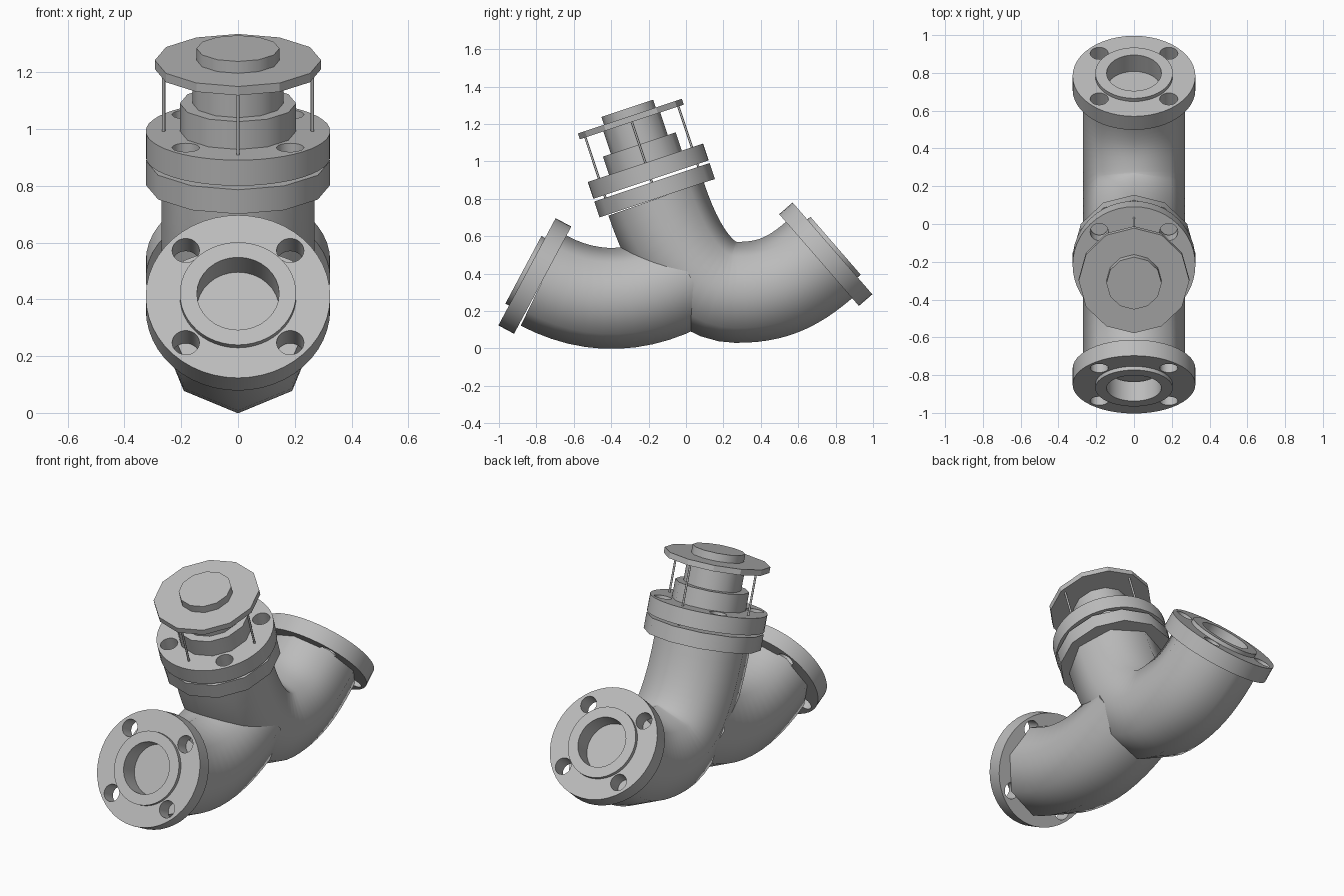
import bpy, bmesh, math
from mathutils import Vector, Matrix
from mathutils.geometry import interpolate_bezier

if "Cube" in bpy.data.objects:
    bpy.data.objects.remove(bpy.data.objects["Cube"], do_unlink=True)

GREY = (0.5, 0.5, 0.5, 1)
metal = bpy.data.materials.new("grey_metal")
metal.use_nodes = True
metal.diffuse_color = GREY
metal.node_tree.nodes["Principled BSDF"].inputs["Base Color"].default_value = GREY


def finish(obj, angle):
    obj.data.materials.clear()
    obj.data.materials.append(metal)
    bpy.ops.object.select_all(action='DESELECT')
    obj.select_set(True)
    bpy.context.view_layer.objects.active = obj
    if obj.type == 'CURVE':
        bpy.ops.object.convert(target='MESH')
        obj = bpy.context.object
    bpy.ops.object.shade_smooth_by_angle(angle=math.radians(angle))


def axis_frame(y, z, ny, nz):
    """Local z runs along the part axis in the YZ plane, local x is world x."""
    n = Vector((0, ny, nz)).normalized()
    x = Vector((1, 0, 0))
    m = Matrix((x, n.cross(x), n)).transposed().to_4x4()
    m.translation = (0, y, z)
    return m


def disc(name, frame, bottom, top, radius, sides=48, holes=(), angle=25):
    """Extruded disc with round holes given as (x, y, radius)."""
    curve = bpy.data.curves.new(name, 'CURVE')
    curve.dimensions = '2D'
    curve.fill_mode = 'BOTH'
    curve.extrude = (top - bottom) / 2
    for cx, cy, r, n in [(0, 0, radius, sides)] + [(*h, 32) for h in holes]:
        spline = curve.splines.new('POLY')
        spline.points.add(n - 1)
        for k, p in enumerate(spline.points):
            a = math.tau * k / n
            p.co = (cx + r * math.cos(a), cy + r * math.sin(a), 0, 1)
        spline.use_cyclic_u = True
    obj = bpy.data.objects.new(name, curve)
    bpy.context.collection.objects.link(obj)
    obj.matrix_world = frame @ Matrix.Translation((0, 0, (top + bottom) / 2))
    finish(obj, angle)


def pipe(name, segments, radius=0.27, sides=8):
    """Sweep an eight-sided ring along Bezier segments in the YZ plane."""
    path = []
    for seg in segments:
        pts = interpolate_bezier(*[Vector((0, *p)) for p in seg], 13)
        path += pts if not path else pts[1:]
    bm = bmesh.new()
    rings = []
    for i, p in enumerate(path):
        t = (path[min(i + 1, len(path) - 1)] - path[max(i - 1, 0)]).normalized()
        x = Vector((1, 0, 0))
        up = t.cross(x)
        angles = [math.tau * k / sides for k in range(sides)]
        rings.append([bm.verts.new(p + radius * (x * math.cos(a) + up * math.sin(a)))
                      for a in angles])
    for a, b in zip(rings, rings[1:]):
        for k in range(sides):
            j = (k + 1) % sides
            bm.faces.new((a[k], a[j], b[j], b[k]))
    bm.faces.new(rings[0][::-1])
    bm.faces.new(rings[-1])
    bmesh.ops.recalc_face_normals(bm, faces=bm.faces)
    mesh = bpy.data.meshes.new(name)
    bm.to_mesh(mesh)
    bm.free()
    obj = bpy.data.objects.new(name, mesh)
    bpy.context.collection.objects.link(obj)
    finish(obj, 60)


R, BORE = 0.325, 0.145
bolts = [(sx * 0.184, sy * 0.184, 0.048) for sx in (-1, 1) for sy in (-1, 1)]

# Body: the inlet runs into a bend joining the outlet and the bonnet
pipe("inlet_pipe", [[(-0.766, 0.365), (-0.502, 0.224), (-0.235, 0.24), (0.02, 0.39)]])
pipe("outlet_and_bonnet_pipe", [
    [(-0.16, 0.80), (-0.065, 0.515), (0.07, 0.30), (0.27, 0.30)],
    [(0.27, 0.30), (0.45, 0.30), (0.564, 0.345), (0.715, 0.476)]])

# End flanges with raised faces
for name, frame in (("inlet", axis_frame(-0.85, 0.41, -0.88, 0.47)),
                    ("outlet", axis_frame(0.783, 0.535, 0.755, 0.656))):
    disc(name + "_flange", frame, -0.095, 0, R, holes=bolts + [(0, 0, BORE)])
    disc(name + "_raised_face", frame, 0, 0.022, 0.205, holes=[(0, 0, BORE)])

# Bonnet stack, measured from the top of the bonnet flange
bonnet = axis_frame(-0.217, 0.993, -0.316, 0.949)
disc("body_flange", bonnet, -0.20, -0.11, R, 12, angle=35)
disc("bonnet_flange", bonnet, -0.095, 0, R, holes=bolts)
disc("collar", bonnet, 0, 0.103, 0.205, 12, angle=35)
disc("neck", bonnet, 0.103, 0.23, 0.16, 12, angle=35)
disc("top_plate", bonnet, 0.23, 0.263, 0.293, 12, angle=25)
disc("top_cap", bonnet, 0.263, 0.307, 0.146, 12, angle=35)

# Tie rods between the plate and the flanges
for k in range(4):
    a = math.tau * k / 4
    spot = Matrix.Translation((0.262 * math.cos(a), 0.262 * math.sin(a), 0))
    disc(f"tie_rod_{k + 1}", bonnet @ spot, -0.11, 0.235, 0.006, 8, angle=50)
